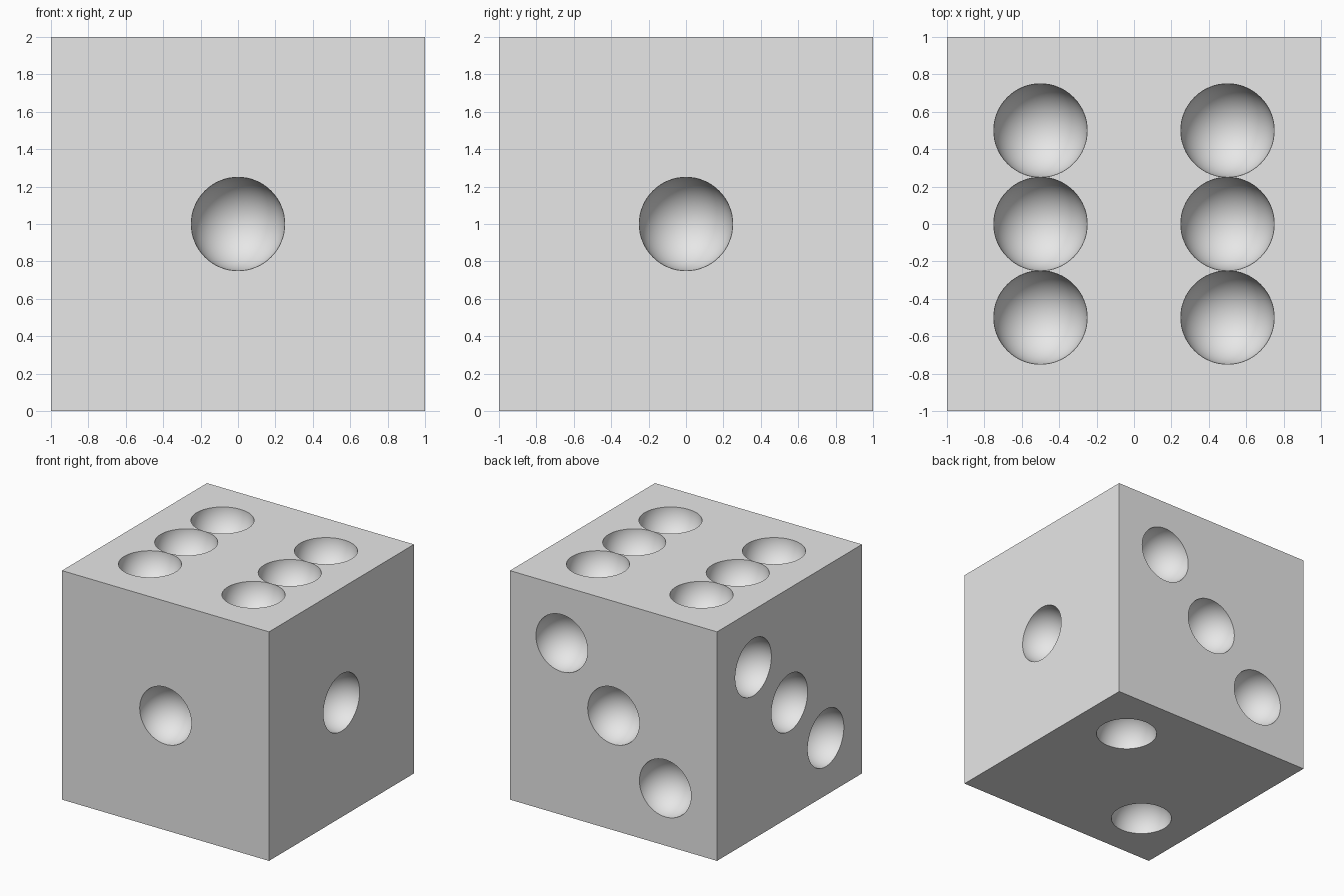
import bpy
import bmesh
from mathutils import Matrix, Vector

old = bpy.data.objects.get("Cube")
if old:
    bpy.data.objects.remove(old, do_unlink=True)

PIP_RADIUS = 0.25
H = 0.5  # pip spacing from the face centre

# One light grey for the body and its pips
grey = bpy.data.materials.new("light_grey")
grey.use_nodes = True
colour = (0.8, 0.8, 0.8, 1)
grey.diffuse_color = colour
grey.node_tree.nodes["Principled BSDF"].inputs["Base Color"].default_value = colour


def add_object(name, bm):
    mesh = bpy.data.meshes.new(name)
    bm.to_mesh(mesh)
    bm.free()
    mesh.materials.append(grey)
    obj = bpy.data.objects.new(name, mesh)
    bpy.context.collection.objects.link(obj)
    return obj


# Cube body standing on the ground
bm = bmesh.new()
bmesh.ops.create_cube(bm, size=2, matrix=Matrix.Translation((0, 0, 1)))
die = add_object("die_body", bm)

# Pip centres, relative to the cube centre, grouped by face normal
pips = {
    (0, -1, 0): [(0, -1, 0)],
    (1, 0, 0): [(1, 0, 0)],
    (0, 0, 1): [(x, y, 1) for x in (-H, H) for y in (-H, 0, H)],
    (0, 1, 0): [(t, 1, t) for t in (-H, 0, H)],
    (-1, 0, 0): [(-1, t, t) for t in (-H, 0, H)],
    (0, 0, -1): [(t, t, -1) for t in (-H, H)],
}

# Spheres with their poles along the face normal; the odd ring count
# keeps every sphere vertex off the face plane
bm = bmesh.new()
for normal, centres in pips.items():
    turn = Vector((0, 0, 1)).rotation_difference(Vector(normal)).to_matrix().to_4x4()
    for centre in centres:
        place = Matrix.Translation(Vector(centre) + Vector((0, 0, 1)))
        bmesh.ops.create_uvsphere(bm, u_segments=64, v_segments=33,
                                  radius=PIP_RADIUS, matrix=place @ turn)
cutter = add_object("pip_cutter", bm)
cutter.hide_render = True

# Carve the pips, then discard the cutter
cut = die.modifiers.new("pips", 'BOOLEAN')
cut.operation = 'DIFFERENCE'
cut.solver = 'EXACT'
cut.object = cutter
bpy.ops.object.select_all(action='DESELECT')
die.select_set(True)
bpy.context.view_layer.objects.active = die
bpy.ops.object.modifier_apply(modifier=cut.name)
bpy.data.objects.remove(cutter, do_unlink=True)

# Smooth hollows with crisp rims and cube edges
bpy.ops.object.shade_smooth_by_angle()
